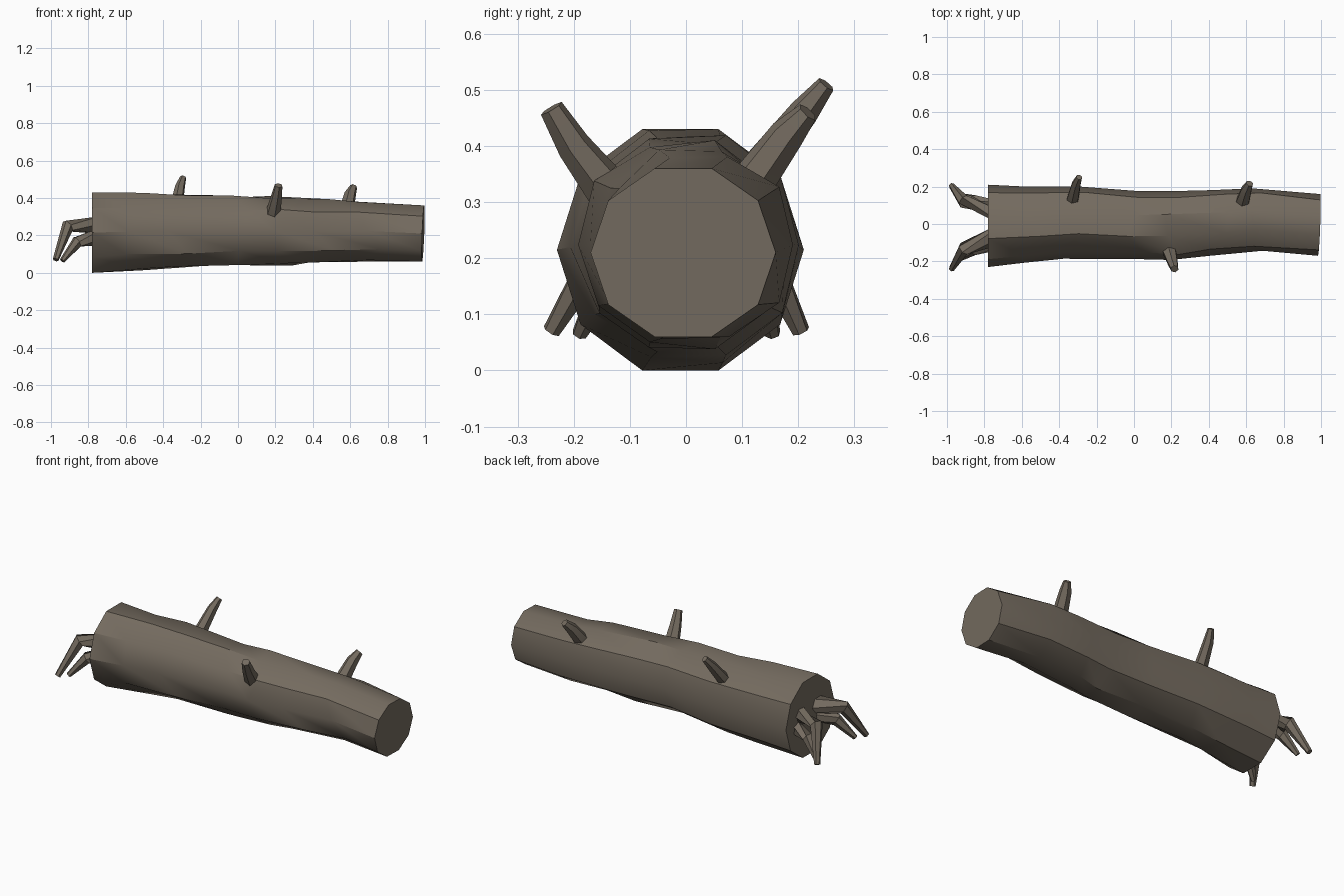
import bpy, bmesh, math, random
from mathutils import Vector

random.seed(4)
if "Cube" in bpy.data.objects:
    bpy.data.objects.remove(bpy.data.objects["Cube"])

bark = bpy.data.materials.new("grey_brown_bark")
bark.use_nodes = True
colour = (0.175, 0.147, 0.115, 1)
bark.diffuse_color = colour
bark.node_tree.nodes["Principled BSDF"].inputs["Base Color"].default_value = colour


def loft(name, rings, angle):
    """Skin a list of vertex rings and cap both ends."""
    bm = bmesh.new()
    loops = [[bm.verts.new(p) for p in ring] for ring in rings]
    n = len(loops[0])
    for a, b in zip(loops, loops[1:]):
        for i in range(n):
            j = (i + 1) % n
            bm.faces.new((a[i], a[j], b[j], b[i]))
    bm.faces.new(loops[0])
    bm.faces.new(loops[-1])
    bmesh.ops.recalc_face_normals(bm, faces=bm.faces)
    mesh = bpy.data.meshes.new(name)
    bm.to_mesh(mesh)
    bm.free()
    mesh.materials.append(bark)
    obj = bpy.data.objects.new(name, mesh)
    bpy.context.collection.objects.link(obj)
    bpy.ops.object.select_all(action="DESELECT")
    obj.select_set(True)
    bpy.context.view_layer.objects.active = obj
    bpy.ops.object.shade_smooth_by_angle(angle=math.radians(angle))
    return obj


def limb(name, points, radii, sides=6):
    """Tapered crooked limb following a few points."""
    pts = [Vector(p) for p in points]
    rings = []
    for k, p in enumerate(pts):
        along = (pts[min(k + 1, len(pts) - 1)] - pts[max(k - 1, 0)]).normalized()
        u = along.cross(Vector((1, 0, 0.3))).normalized()
        v = along.cross(u)
        turn = [2 * math.pi * i / sides for i in range(sides)]
        rings.append([p + radii[k] * (u * math.cos(t) + v * math.sin(t)) for t in turn])
    return loft(name, rings, 25)


# Trunk: x, y min, y max, z min, z max
SECTIONS = [
    (-0.78, -0.23, 0.21, 0.0, 0.43),
    (-0.55, -0.21, 0.21, 0.015, 0.425),
    (-0.32, -0.19, 0.208, 0.03, 0.417),
    (0.03, -0.195, 0.18, 0.045, 0.412),
    (0.22, -0.2, 0.183, 0.04, 0.408),
    (0.45, -0.175, 0.192, 0.05, 0.395),
    (0.69, -0.153, 0.197, 0.06, 0.388),
    (0.99, -0.17, 0.16, 0.06, 0.36),
]
trunk_rings = []
for k, (x, y0, y1, z0, z1) in enumerate(SECTIONS):
    inner = 0 < k < len(SECTIONS) - 1
    ring = []
    for i in range(10):
        t = math.radians(36 * i)
        wobble = 1 + (random.uniform(-0.06, 0.02) if inner else 0)
        c, s = math.cos(t) * wobble, math.sin(t) * wobble
        shift = random.uniform(-0.07, 0.07) if inner else 0
        if k == len(SECTIONS) - 1:
            shift = 0.006 * (c + s)
        ring.append(((x + shift), (y0 + y1) / 2 + c * (y1 - y0) / 2,
                     (z0 + z1) / 2 + s * (z1 - z0) / 1.902))
    trunk_rings.append(ring)
loft("trunk", trunk_rings, 35)

# Broken branch stubs
limb("back_branch_inner", [(-0.335, 0.1, 0.32), (-0.31, 0.21, 0.46), (-0.293, 0.25, 0.51)],
     (0.038, 0.027, 0.017))
limb("back_branch_outer", [(0.575, 0.1, 0.31), (0.6, 0.18, 0.42), (0.618, 0.217, 0.46)],
     (0.042, 0.032, 0.02))
limb("front_branch", [(0.185, -0.13, 0.31), (0.205, -0.2, 0.4), (0.217, -0.24, 0.467)],
     (0.042, 0.031, 0.022))

# Paired roots, bent downward beyond the wide end
for side, label, out in ((1, "left", 0.0), (-1, "right", 0.035)):
    limb("upper_root_" + label,
         [(-0.75, side * 0.07, 0.255), (-0.91, side * (0.12 + out / 3), 0.25),
          (-0.975, side * (0.205 + out), 0.07)], (0.05, 0.036, 0.016))
    limb("lower_root_" + label,
         [(-0.75, side * 0.1, 0.19), (-0.86, side * (0.125 + out / 3), 0.165),
          (-0.94, side * (0.155 + out), 0.065)], (0.046, 0.032, 0.014))
